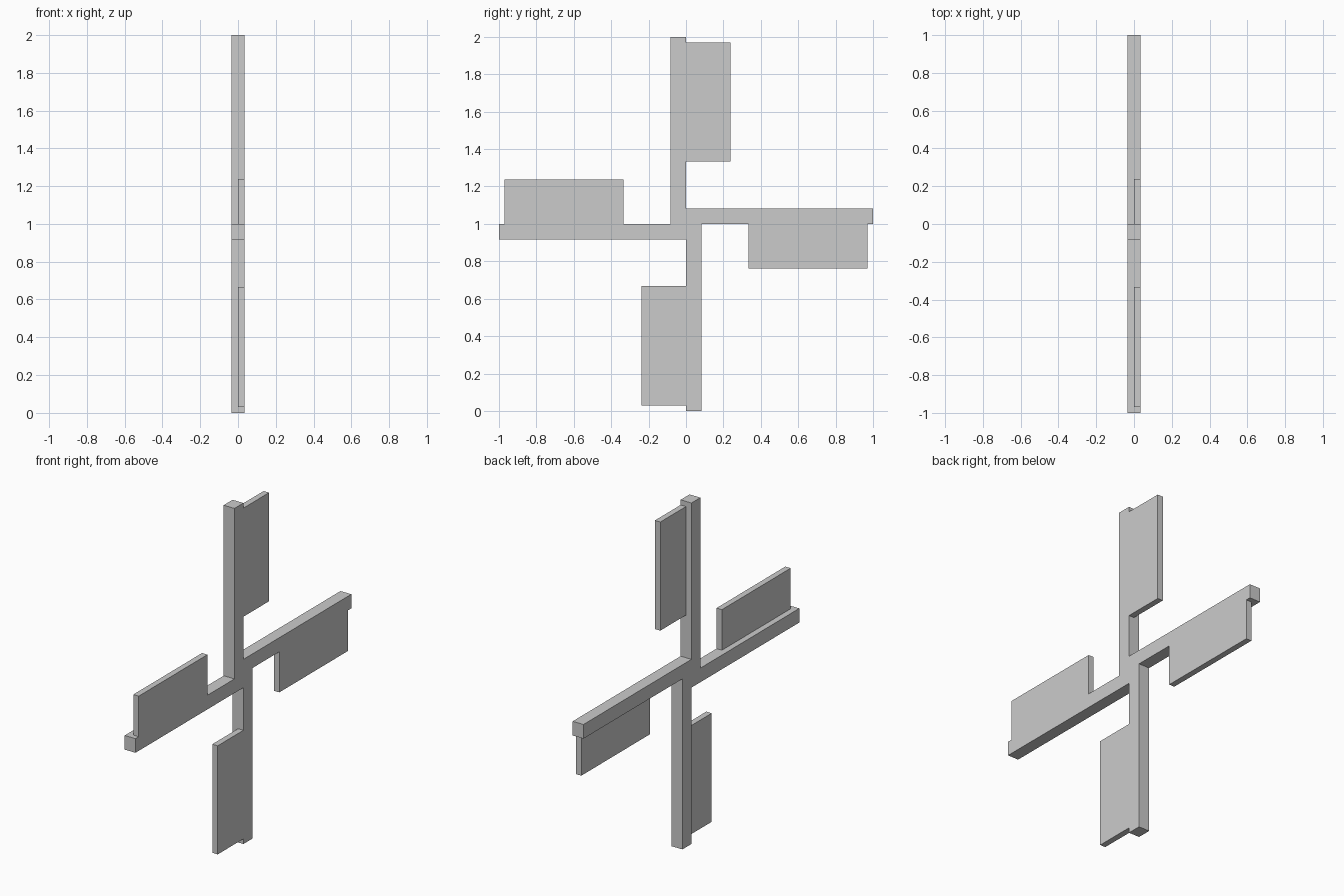
import bpy, bmesh

if "Cube" in bpy.data.objects:
    bpy.data.objects.remove(bpy.data.objects["Cube"])

W = 0.083               # arm width
T = 0.035               # half thickness of the arms
H = 0.238               # blade width
IN, OUT = 0.333, 0.97   # blade start and end along the arm

# One quarter of the pinwheel outline in (y, z) about the hub: arm, then blade
QUARTER = [(-W, 0), (-W, 1), (0, 1), (0, OUT), (H, OUT), (H, IN), (0, IN)]


def turn(p, k):
    """Rotate a point by k clockwise quarter turns."""
    y, z = p
    for _ in range(k):
        y, z = z, -y
    return y, z


bm = bmesh.new()


def ring(x, indices):
    """Outline points at depth x, one dictionary per quarter."""
    return [{i: bm.verts.new((x, y, z + 1)) for i in indices
             for y, z in [turn(QUARTER[i], k)]} for k in range(4)]


front = ring(T, range(7))
back = ring(-T, (0, 1, 2, 3, 6))
mid = ring(0, (3, 4, 5, 6))

# Flush front face of arms and blades, and back face of the arms alone
bm.faces.new([v for q in front for v in q.values()])
bm.faces.new([v for q in back for v in q.values()][::-1])

for k in range(4):
    f, b, m = front[k], back[k], mid[k]
    fn, bn = front[(k + 1) % 4][0], back[(k + 1) % 4][0]
    # Arm sides
    bm.faces.new((f[0], f[1], b[1], b[0]))
    bm.faces.new((f[1], f[2], b[2], b[1]))
    bm.faces.new((f[2], f[3], m[3], b[3], b[2]))
    bm.faces.new((m[3], m[6], b[6], b[3]))
    bm.faces.new((f[6], fn, bn, b[6], m[6]))
    # Blade edges and blade back
    for i in (3, 4, 5):
        bm.faces.new((f[i], f[i + 1], m[i + 1], m[i]))
    bm.faces.new((m[3], m[4], m[5], m[6]))

bmesh.ops.recalc_face_normals(bm, faces=bm.faces)
mesh = bpy.data.meshes.new("windmill_sails")
bm.to_mesh(mesh)
bm.free()
bpy.context.collection.objects.link(bpy.data.objects.new("windmill_sails", mesh))
